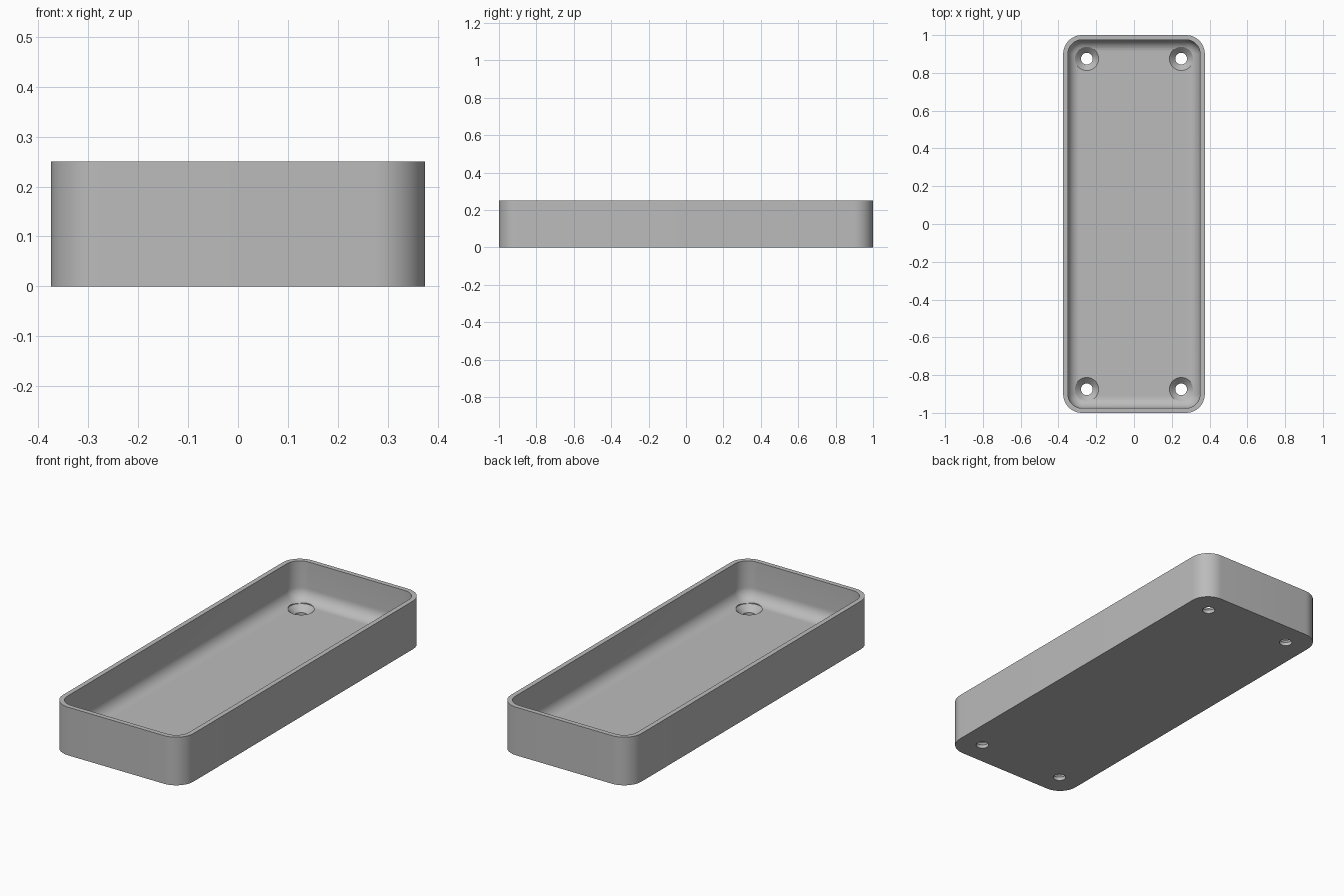
import bpy, bmesh, math

if "Cube" in bpy.data.objects:
    bpy.data.objects.remove(bpy.data.objects["Cube"])

HALF_X, HALF_Y, HEIGHT = 0.375, 1.0, 0.25
CORNER, WALL, FLOOR, FILLET = 0.1, 0.025, 0.05, 0.0625
HOLE_X, HOLE_Y, HOLE_R, SINK_R = 0.25, 0.875, 0.031, 0.0625

grey = bpy.data.materials.new("light_grey")
grey.use_nodes = True
colour = (0.5, 0.5, 0.5, 1)
grey.diffuse_color = colour
grey.node_tree.nodes["Principled BSDF"].inputs["Base Color"].default_value = colour


def make_object(name, bm):
    bmesh.ops.recalc_face_normals(bm, faces=bm.faces)
    mesh = bpy.data.meshes.new(name)
    bm.to_mesh(mesh)
    bm.free()
    mesh.materials.append(grey)
    obj = bpy.data.objects.new(name, mesh)
    bpy.context.collection.objects.link(obj)
    return obj


def skin(bm, loops):
    """Join successive closed loops with quads and cap both ends."""
    rings = [[bm.verts.new(p) for p in loop] for loop in loops]
    for a, b in zip(rings, rings[1:]):
        for i in range(len(a)):
            j = (i + 1) % len(a)
            bm.faces.new((a[i], a[j], b[j], b[i]))
    bm.faces.new(rings[0])
    bm.faces.new(rings[-1])


def rounded_rectangle(inset, z, steps=12):
    r = CORNER - inset
    points = []
    for quarter, (sx, sy) in enumerate(((1, 1), (-1, 1), (-1, -1), (1, -1))):
        for k in range(steps + 1):
            a = (quarter + k / steps) * math.pi / 2
            points.append((sx * (HALF_X - CORNER) + r * math.cos(a),
                           sy * (HALF_Y - CORNER) + r * math.sin(a), z))
    return points


def circle(x, y, r, z, steps=40):
    return [(x + r * math.cos(math.tau * k / steps),
             y + r * math.sin(math.tau * k / steps), z) for k in range(steps)]


# Tray shell: outer wall, rim, inner wall, fillet down to the floor
profile = [(0, 0), (0, HEIGHT), (WALL, HEIGHT)]
for k in range(11):
    a = k / 10 * math.pi / 2
    profile.append((WALL + FILLET * (1 - math.cos(a)),
                    FLOOR + FILLET * (1 - math.sin(a))))
bm = bmesh.new()
skin(bm, [rounded_rectangle(inset, z) for inset, z in profile])
tray = make_object("tray", bm)

# Countersunk screw holes in the four corners
bm = bmesh.new()
sink_bottom = FLOOR - (SINK_R - HOLE_R)
for x in (-HOLE_X, HOLE_X):
    for y in (-HOLE_Y, HOLE_Y):
        skin(bm, [circle(x, y, r, z) for r, z in (
            (HOLE_R, -0.05), (HOLE_R, sink_bottom),
            (SINK_R, FLOOR), (SINK_R, FLOOR + 0.1))])
cutter = make_object("screw_hole_cutter", bm)
cutter.hide_render = True

cut = tray.modifiers.new("screw_holes", 'BOOLEAN')
cut.operation = 'DIFFERENCE'
cut.solver = 'EXACT'
cut.object = cutter

# Apply the cut, then smooth the curved surfaces
bpy.context.view_layer.objects.active = tray
bpy.ops.object.select_all(action='DESELECT')
tray.select_set(True)
bpy.ops.object.modifier_apply(modifier=cut.name)
bpy.data.objects.remove(cutter)
bpy.ops.object.shade_smooth_by_angle(angle=math.radians(30))
